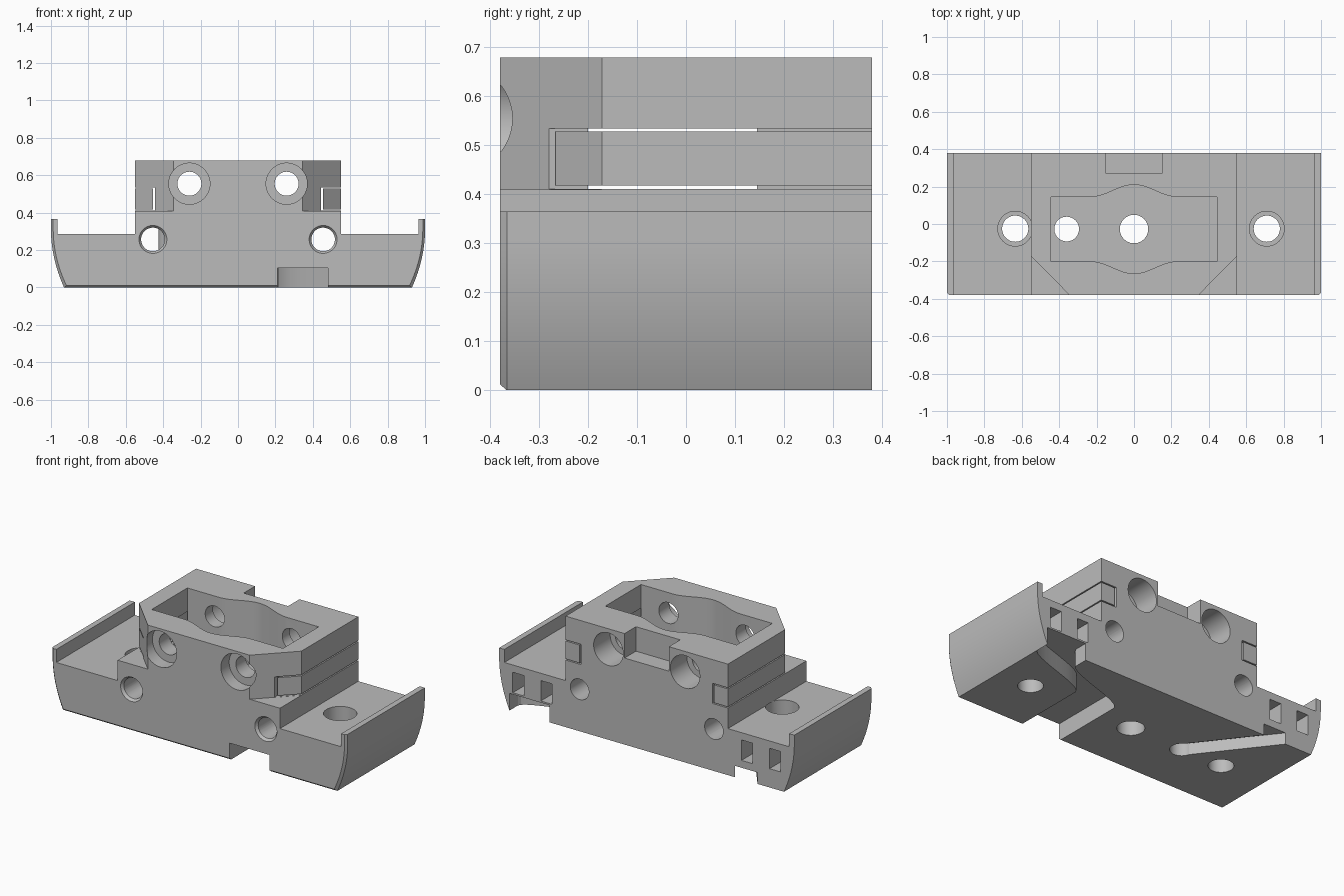
import bpy, bmesh, math
from mathutils import Vector, Matrix

cube = bpy.data.objects.get("Cube")
if cube:
    bpy.data.objects.remove(cube, do_unlink=True)

grey = bpy.data.materials.new("matte grey")
grey.use_nodes = True
COLOR = (0.5, 0.5, 0.5, 1)
grey.diffuse_color = COLOR
grey.node_tree.nodes["Principled BSDF"].inputs["Base Color"].default_value = COLOR


def make(name, bm):
    bmesh.ops.recalc_face_normals(bm, faces=bm.faces)
    mesh = bpy.data.meshes.new(name)
    bm.to_mesh(mesh)
    bm.free()
    mesh.materials.append(grey)
    obj = bpy.data.objects.new(name, mesh)
    bpy.context.collection.objects.link(obj)
    return obj


def loft(name, rings):
    """Skin matching rings of points and cap both ends."""
    bm = bmesh.new()
    loops = [[bm.verts.new(p) for p in ring] for ring in rings]
    n = len(loops[0])
    for a, b in zip(loops, loops[1:]):
        for i in range(n):
            j = (i + 1) % n
            bm.faces.new((a[i], a[j], b[j], b[i]))
    bm.faces.new(loops[0])
    bm.faces.new(loops[-1])
    return make(name, bm)


def prism(name, outline, z0, z1):
    return loft(name, [[(x, y, z) for x, y in outline] for z in (z0, z1)])


def box(name, x0, x1, y0, y1, z0, z1):
    return prism(name, [(x0, y0), (x1, y0), (x1, y1), (x0, y1)], z0, z1)


def rod(name, start, end, r0, r1=None):
    """Cylinder or cone from start to end."""
    a, b = Vector(start), Vector(end)
    turn = (b - a).to_track_quat('Z', 'Y').to_matrix().to_4x4()
    bm = bmesh.new()
    bmesh.ops.create_cone(bm, cap_ends=True, segments=48, radius1=r0,
                          radius2=r0 if r1 is None else r1, depth=(b - a).length,
                          matrix=Matrix.Translation((a + b) / 2) @ turn)
    return make(name, bm)


def combine(target, other, operation='DIFFERENCE'):
    mod = target.modifiers.new("join", 'BOOLEAN')
    mod.operation, mod.solver, mod.object = operation, 'EXACT', other
    bpy.context.view_layer.objects.active = target
    bpy.ops.object.modifier_apply(modifier=mod.name)
    bpy.data.objects.remove(other, do_unlink=True)


FRONT, BACK = -0.38, 0.38
TRAY, STEP, TOP = 0.285, 0.41, 0.68

# Base: tray profile with rounded flanks and a chamfered front rim
def half_profile(inset):
    pts = [(0.55, STEP), (0.55, TRAY), (0.965, TRAY), (0.965, 0.365), (1 - inset, 0.365)]
    for i in range(13):
        t = i / 12
        pts.append((1 - 0.07 * t ** 2 - inset, 0.31 * (1 - t) + inset * t))
    return pts

def ring(y, inset):
    right = half_profile(inset)
    left = [(-x, z) for x, z in reversed(right)]
    return [(x, y, z) for x, z in right + left]

body = loft("carriage_body", [ring(FRONT, 0.012), ring(FRONT + 0.014, 0), ring(BACK, 0)])

# Upper block with chamfered front corners
block = [(-0.345, FRONT), (0.345, FRONT), (0.55, -0.172), (0.55, BACK),
         (-0.55, BACK), (-0.55, -0.172)]
combine(body, prism("upper_block", block, STEP - 0.05, TOP), 'UNION')

# Central pocket with a bulge in the front and back walls
def bulge(x):
    return 0.0325 * (1 + math.cos(math.pi * x / 0.23))

xs = [-0.23 + 0.46 * i / 24 for i in range(25)]
pocket = [(-0.445, -0.2)] + [(x, -0.2 - bulge(x)) for x in xs] + [(0.445, -0.2), (0.445, 0.145)]
pocket += [(x, 0.145 + bulge(x)) for x in reversed(xs)] + [(-0.445, 0.145)]
combine(body, prism("pocket", pocket, STEP - 0.005, 1))

# Notch in the back wall
combine(body, box("back_notch", -0.15, 0.15, 0.27, 0.5, 0.53, 1))

for s in (-1, 1):
    # Side channels and the bars that sit inside them
    x0, x1 = sorted((s * 0.444, s * 0.7))
    combine(body, box("channel", x0, x1, -0.288, 0.5, STEP + 0.001, 0.535))
    prism("left_side_bar" if s > 0 else "right_side_bar",
          [(s * 0.455, -0.267), (s * 0.55, -0.172), (s * 0.55, BACK), (s * 0.455, BACK)],
          0.418, 0.528)
    # Upper bolt holes, counterbored front and back
    x, z = s * 0.26, 0.555
    combine(body, rod("bolt_hole", (x, -0.5, z), (x, 0.5, z), 0.064))
    combine(body, rod("front_bore", (x, -0.5, z), (x, -0.3, z), 0.11))
    combine(body, rod("back_bore", (x, 0.22, z), (x, 0.5, z), 0.1))
    # Lower bolt holes with a countersunk front
    x, z = s * 0.455, 0.257
    combine(body, rod("lower_hole", (x, -0.5, z), (x, 0.5, z), 0.063))
    combine(body, rod("lower_sink", (x, FRONT - 0.01, z), (x, FRONT + 0.02, z), 0.082, 0.06))
    # Square sockets in the back
    for x in (s * 0.68, s * 0.87):
        combine(body, box("socket", x - 0.038, x + 0.038, 0.24, 0.5, 0.115, 0.24))

# Vertical holes through the tray
for x in (-0.635, 0.71):
    combine(body, rod("tray_hole", (x, -0.025, -0.1), (x, -0.025, 0.4), 0.07))
    combine(body, rod("tray_bore", (x, -0.025, 0.2), (x, -0.025, TRAY + 0.001), 0.093))

# Vertical holes through the pocket floor
for x, r in ((0, 0.076), (-0.36, 0.066)):
    combine(body, rod("floor_hole", (x, -0.027, -0.1), (x, -0.027, 0.5), r))

# Winding cable groove under the left side
def groove_edge(shift):
    pts = [(0.21 + shift, -0.5)]
    for i in range(13):
        t = i / 12
        pts.append((0.21 + shift + 0.45 * t * t * (3 - 2 * t), 0.08 + 0.22 * t))
    return pts + [(0.66 + shift, 0.5)]

groove = groove_edge(0) + groove_edge(0.27)[::-1]
combine(body, prism("cable_groove", groove, -0.1, 0.105))

# Diagonal groove from the floor hole to the back
start, end = Vector((-0.36, -0.027)), Vector((-0.76, 0.49))
side = (end - start).normalized().orthogonal() * 0.06
combine(body, prism("diagonal_groove", [start + side, end + side, end - side, start - side],
                    -0.1, 0.07))

bpy.ops.object.select_all(action='DESELECT')
body.select_set(True)
bpy.context.view_layer.objects.active = body
bpy.ops.object.shade_smooth_by_angle(angle=math.radians(25))
